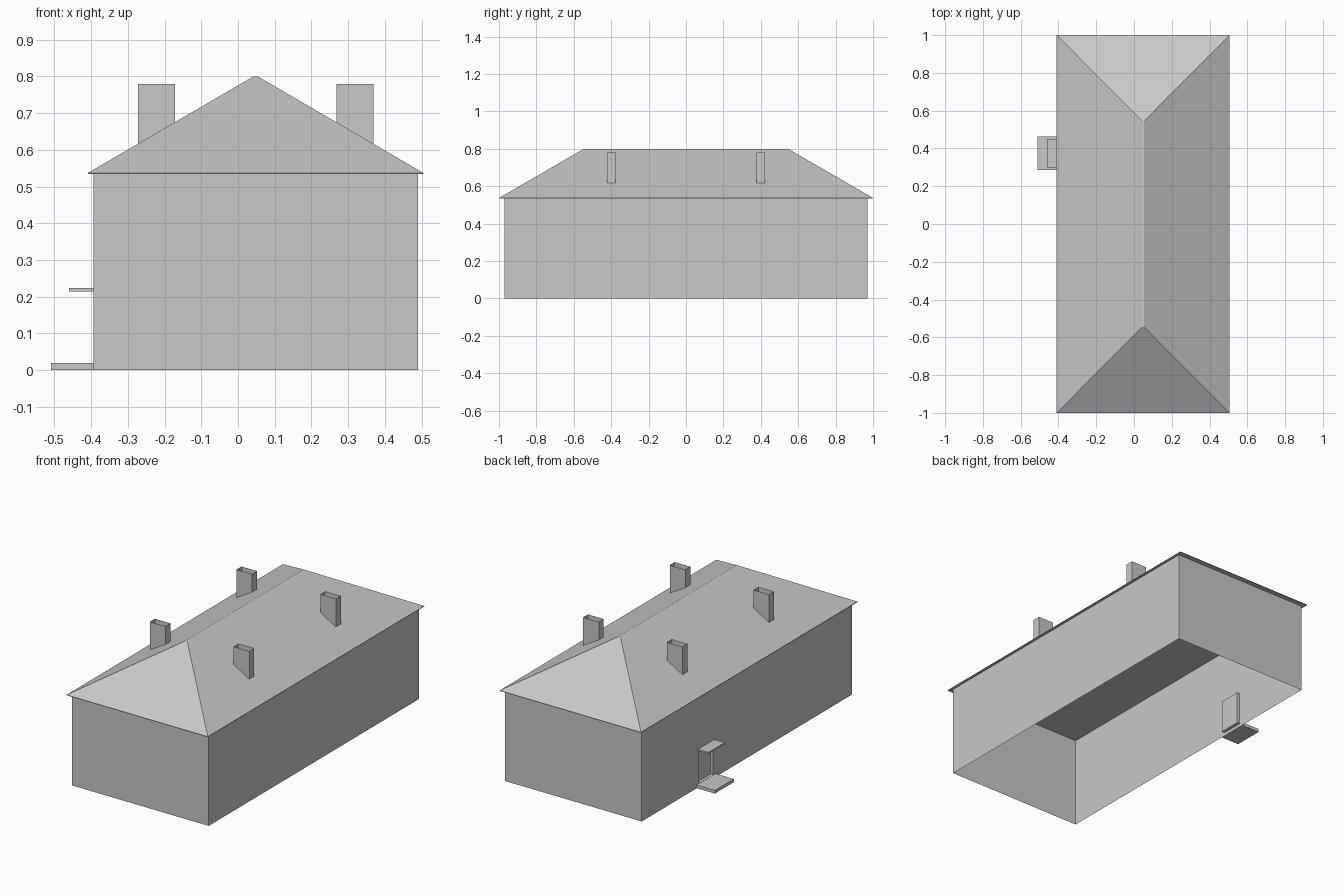
import bpy
import bmesh

cube = bpy.data.objects.get("Cube")
if cube:
    bpy.data.objects.remove(cube, do_unlink=True)

# One plain grey for the whole building
grey = bpy.data.materials.new("light_grey")
grey.use_nodes = True
color = (0.58, 0.58, 0.58, 1)
grey.diffuse_color = color
bsdf = next(n for n in grey.node_tree.nodes if n.type == "BSDF_PRINCIPLED")
bsdf.inputs["Base Color"].default_value = color
bsdf.inputs["Roughness"].default_value = 0.8


def build(name, faces):
    """Make an object from a list of polygons, each a list of points."""
    bm = bmesh.new()
    for points in faces:
        bm.faces.new([bm.verts.new(p) for p in points])
    bmesh.ops.remove_doubles(bm, verts=bm.verts, dist=0.0005)
    bmesh.ops.recalc_face_normals(bm, faces=bm.faces)
    mesh = bpy.data.meshes.new(name)
    bm.to_mesh(mesh)
    bm.free()
    mesh.materials.append(grey)
    obj = bpy.data.objects.new(name, mesh)
    bpy.context.collection.objects.link(obj)
    return obj


def tube(lower, upper):
    """Side faces joining two rings of points."""
    n = len(lower)
    return [[lower[i], lower[(i + 1) % n], upper[(i + 1) % n], upper[i]]
            for i in range(n)]


def ring(x0, x1, y0, y1, height):
    """Rectangle of points; height is a number or a function of x."""
    h = height if callable(height) else (lambda x: height)
    return [(x, y, h(x)) for x, y in ((x0, y0), (x1, y0), (x1, y1), (x0, y1))]


def box(name, x0, x1, y0, y1, z0, z1):
    low, high = ring(x0, x1, y0, y1, z0), ring(x0, x1, y0, y1, z1)
    return build(name, tube(low, high) + [low[::-1], high])


WALL_R, WALL_L, WALL_Y, EAVE = -0.393, 0.49, 0.97, 0.534
MID, RIDGE_Z, ROOF_HALF, RIDGE_Y = 0.048, 0.8, 0.457, 0.546
RIDGE_HALF = 0.006

# Walls: open shell, with a recessed doorway in the right side
shell = tube(ring(WALL_R, WALL_L, -WALL_Y, WALL_Y, 0),
             ring(WALL_R, WALL_L, -WALL_Y, WALL_Y, EAVE))[:3]
ys = (-WALL_Y, 0.31, 0.44, WALL_Y)
zs = (0, 0.02, 0.212, EAVE)


def upright(x, i, k):
    return [(x, ys[i + 1], zs[k]), (x, ys[i], zs[k]),
            (x, ys[i], zs[k + 1]), (x, ys[i + 1], zs[k + 1])]


for i in range(3):
    for k in range(3):
        if (i, k) != (1, 1):
            shell.append(upright(WALL_R, i, k))
door = upright(WALL_R + 0.018, 1, 1)
shell += tube(upright(WALL_R, 1, 1), door) + [door]
build("walls_with_doorway", shell)

# Hipped roof with a closed, flat underside
eaves = ring(MID - ROOF_HALF, MID + ROOF_HALF, -1, 1, EAVE)
lip = ring(MID - ROOF_HALF, MID + ROOF_HALF, -1, 1, EAVE + 0.003)
ridge = ring(MID - RIDGE_HALF, MID + RIDGE_HALF, -RIDGE_Y, RIDGE_Y, RIDGE_Z)
build("hipped_roof", tube(eaves, lip) + tube(lip, ridge) + [eaves[::-1], ridge])


# Chimneys: open-topped flues whose feet follow the roof slope
def slope(x):
    run = (ROOF_HALF - abs(x - MID)) / (ROOF_HALF - RIDGE_HALF)
    return EAVE + run * (RIDGE_Z - EAVE)


for side, sx in (("right", -1), ("left", 1)):
    for end, sy in (("front", -1), ("back", 1)):
        xs = sorted((MID + sx * 0.22, MID + sx * 0.321))
        y = sy * 0.4
        foot = ring(*xs, y - 0.023, y + 0.023, slope)
        top = ring(*xs, y - 0.023, y + 0.023, 0.78)
        build(f"{end}_{side}_chimney", tube(foot, top))

# Entrance step and canopy
box("door_step", -0.51, WALL_R, 0.287, 0.462, 0, 0.019)
box("door_canopy", -0.46, WALL_R, 0.3, 0.45, 0.214, 0.223)
